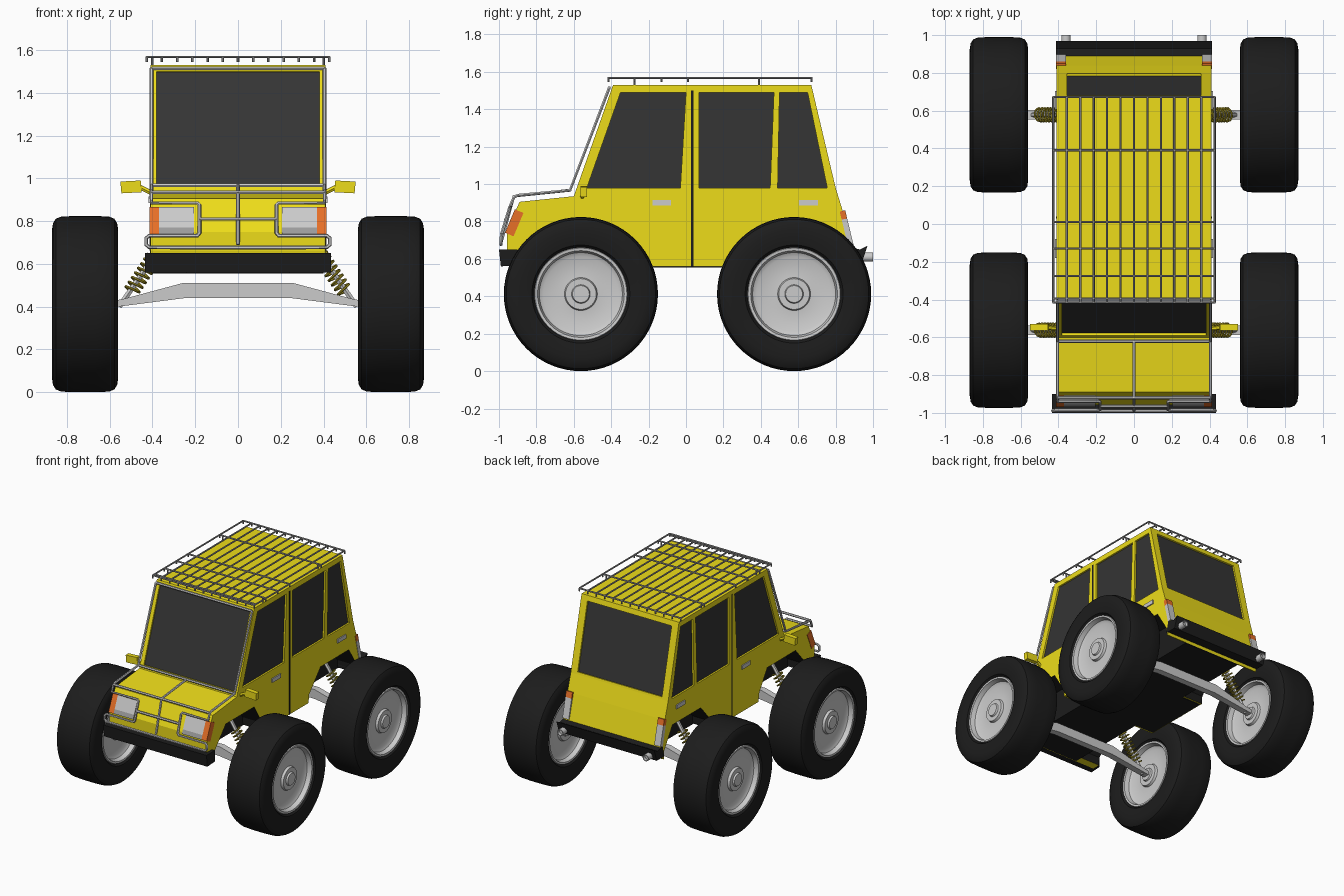
import bpy, bmesh, math
from mathutils import Vector

if "Cube" in bpy.data.objects:
    bpy.data.objects.remove(bpy.data.objects["Cube"])


def material(name, r, g, b):
    m = bpy.data.materials.new(name)
    m.diffuse_color = (r, g, b, 1)
    m.use_nodes = True
    m.node_tree.nodes["Principled BSDF"].inputs["Base Color"].default_value = m.diffuse_color
    return m


YELLOW = material("yellow_paint", 0.85, 0.72, 0.01)
BLACK = material("black_rubber", 0.012, 0.012, 0.012)
GLASS = material("dark_glass", 0.035, 0.035, 0.035)
ORANGE = material("orange_lens", 0.8, 0.16, 0.02)
OLIVE = material("spring_yellow", 0.45, 0.36, 0.02)
SILVER = material("silver", 0.55, 0.55, 0.55)
CHROME = material("tube_grey", 0.33, 0.33, 0.33)


def finish(name, bm, mat, smooth=False):
    bmesh.ops.recalc_face_normals(bm, faces=bm.faces)
    me = bpy.data.meshes.new(name)
    bm.to_mesh(me)
    bm.free()
    me.materials.append(mat)
    ob = bpy.data.objects.new(name, me)
    bpy.context.collection.objects.link(ob)
    if smooth:
        activate(ob)
        bpy.ops.object.shade_smooth_by_angle(angle=math.radians(35))
    return ob


def activate(ob):
    bpy.ops.object.select_all(action='DESELECT')
    ob.select_set(True)
    bpy.context.view_layer.objects.active = ob


def prism(name, pts, a, b, mat, axis='x'):
    """Extrude a side (y,z) or front (x,z) profile from a to b along the axis."""
    bm = bmesh.new()
    place = (lambda p, t: (t, p[0], p[1])) if axis == 'x' else (lambda p, t: (p[0], t, p[1]))
    lo = [bm.verts.new(place(p, a)) for p in pts]
    hi = [bm.verts.new(place(p, b)) for p in pts]
    bm.faces.new(lo)
    bm.faces.new(hi)
    n = len(pts)
    for i in range(n):
        bm.faces.new((lo[i], lo[(i + 1) % n], hi[(i + 1) % n], hi[i]))
    return finish(name, bm, mat)


def box(name, x0, x1, y0, y1, z0, z1, mat):
    return prism(name, [(y0, z0), (y1, z0), (y1, z1), (y0, z1)], x0, x1, mat)


def lathe(name, profile, centre, mat, axis=(1, 0, 0), steps=48):
    """Revolve (offset, radius) points around an x or y axis."""
    bm = bmesh.new()
    c, ax = Vector(centre), Vector(axis)
    vs = [bm.verts.new(c + ax * o + Vector((0, 0, r))) for o, r in profile]
    es = [bm.edges.new((vs[i], vs[i + 1])) for i in range(len(vs) - 1)]
    bmesh.ops.spin(bm, geom=vs + es, cent=c, axis=ax, angle=2 * math.pi, steps=steps)
    bmesh.ops.remove_doubles(bm, verts=bm.verts, dist=0.0002)
    return finish(name, bm, mat, True)


def tubes(name, paths, radius, mat):
    cu = bpy.data.curves.new(name, 'CURVE')
    cu.dimensions = '3D'
    cu.bevel_depth = radius
    cu.bevel_resolution = 1
    cu.use_fill_caps = True
    for path in paths:
        sp = cu.splines.new('POLY')
        sp.points.add(len(path) - 1)
        for q, p in zip(sp.points, path):
            q.co = (*p, 1)
    cu.materials.append(mat)
    ob = bpy.data.objects.new(name, cu)
    bpy.context.collection.objects.link(ob)
    activate(ob)
    bpy.ops.object.convert(target='MESH')
    bpy.ops.object.shade_smooth_by_angle(angle=math.radians(50))


def slab(p, q, t0, t1, d0, d1, side):
    """Thin quad profile lying along the sloped line p-q, between two inward depths."""
    p, q = Vector(p), Vector(q)
    d = q - p
    n = Vector((d.y, -d.x)).normalized() * side
    return [tuple(p + d * t + n * o) for t, o in ((t0, d0), (t1, d0), (t1, d1), (t0, d1))]


# Body shell
body = prism("body", [(-0.94, 0.56), (-0.958, 0.66), (-0.958, 0.75), (-0.89, 0.905), (-0.60, 0.935),
                      (-0.39, 1.53), (0.67, 1.53), (0.80, 0.98), (0.84, 0.85), (0.89, 0.66),
                      (0.86, 0.56)], -0.41, 0.41, YELLOW)
cutters = []

# Side windows
side_windows = {
    "front_window": [(-0.53, 0.98), (-0.03, 0.98), (0.0, 1.49), (-0.35, 1.49)],
    "rear_window": [(0.07, 0.98), (0.45, 0.98), (0.47, 1.49), (0.07, 1.49)],
    "quarter_window": [(0.49, 0.98), (0.755, 0.98), (0.65, 1.49), (0.50, 1.49)]}
WHEELS = (("front", -0.562), ("rear", 0.578))
for s, tag in ((1, "right"), (-1, "left")):
    for name, pts in side_windows.items():
        cutters.append(prism("cutter", pts, s * 0.395, s * 0.45, YELLOW))
        prism(f"{name}_{tag}", pts, s * 0.385, s * 0.397, GLASS)
    # Wheel arch recesses
    for _, c in WHEELS:
        arch = [(c - 0.32, 0.5), (c - 0.31, 0.62), (c - 0.17, 0.78),
                (c + 0.17, 0.78), (c + 0.27, 0.62), (c + 0.28, 0.5)]
        cutters.append(prism("cutter", arch, s * 0.24, s * 0.45, BLACK))

# Windscreen and tailgate window
for name, p, q, t0, t1, w, side in (
        ("windscreen", (-0.60, 0.935), (-0.39, 1.53), 0.05, 0.95, 0.38, 1),
        ("tailgate_window", (0.80, 0.98), (0.67, 1.53), 0.03, 0.93, 0.355, -1)):
    cutters.append(prism("cutter", slab(p, q, t0, t1, -0.05, 0.014, side), -w, w, YELLOW))
    prism(name, slab(p, q, t0, t1, 0.012, 0.025, side), -w, w, GLASS)

activate(body)
for c in cutters:
    m = body.modifiers.new("cut", 'BOOLEAN')
    m.operation, m.solver, m.object, m.material_mode = 'DIFFERENCE', 'EXACT', c, 'TRANSFER'
    bpy.ops.object.modifier_apply(modifier=m.name)
    bpy.data.objects.remove(c)

# Underbody and bumpers
box("underbody_spine", -0.242, 0.242, -0.93, 0.86, 0.555, 0.77, BLACK)
box("underbody_floor", -0.40, 0.40, -0.27, 0.25, 0.555, 0.575, BLACK)
prism("front_bumper", [(-0.99, 0.56), (-0.90, 0.565), (-0.90, 0.65), (-1.0, 0.65)], -0.435, 0.435, BLACK)
prism("rear_bumper", [(0.85, 0.58), (0.94, 0.58), (0.97, 0.67), (0.93, 0.65), (0.87, 0.665)],
      -0.412, 0.412, BLACK)

for s, tag in ((1, "right"), (-1, "left")):
    # Door seam and handles
    box(f"door_seam_{tag}", s * 0.40, s * 0.412, 0.028, 0.04, 0.56, 1.50, BLACK)
    for n, y in (("front", -0.18), ("rear", 0.605)):
        box(f"{n}_door_handle_{tag}", s * 0.40, s * 0.418, y, y + 0.1, 0.885, 0.915, SILVER)
    # Headlamps and indicators
    lamp_top, lamp_low = (-0.915, 0.865), (-0.968, 0.74)
    prism(f"headlamp_{tag}", slab(lamp_low, lamp_top, 0.24, 1, 0, 0.05, 1), s * 0.205, s * 0.37, SILVER)
    prism(f"headlamp_trim_{tag}", slab(lamp_low, lamp_top, 0, 0.24, 0, 0.05, 1), s * 0.205, s * 0.37, CHROME)
    prism(f"indicator_{tag}", slab(lamp_low, lamp_top, 0, 1, 0, 0.05, 1), s * 0.37, s * 0.413, ORANGE)
    # Tail lamps and exhaust tips
    tail = ((0.897, 0.67), (0.851, 0.86))
    prism(f"tail_lamp_{tag}", slab(*tail, 0, 0.77, 0, 0.03, -1), s * 0.36, s * 0.413, SILVER)
    prism(f"tail_lamp_top_{tag}", slab(*tail, 0.77, 1, 0, 0.03, -1), s * 0.36, s * 0.413, ORANGE)
    lathe(f"exhaust_tip_{tag}", [(-0.08, 0), (-0.08, 0.025), (0, 0.025), (0, 0.019), (-0.02, 0.018), (-0.02, 0)],
          (s * 0.36, 1.0, 0.61), SILVER, (0, 1, 0), 20)
    # Wing mirrors
    prism(f"mirror_{tag}", [(s * 0.45, 0.935), (s * 0.545, 0.93), (s * 0.55, 0.985), (s * 0.455, 0.99)],
          -0.565, -0.53, YELLOW, 'y')
    tubes(f"mirror_stalk_{tag}", [[(s * 0.40, -0.555, 0.93), (s * 0.46, -0.548, 0.96)]], 0.012, YELLOW)

    for n, c in WHEELS:
        # Tyre and rim
        centre = (s * 0.715, c, 0.412)
        half = [(.125, .245), (.147, .262), (.154, .30), (.155, .345), (.150, .378), (.137, .399), (.112, .409)]
        tyre = half + [(0.05, 0.412), (-0.05, 0.412)] + [(-o, r) for o, r in reversed(half)]
        lathe(f"{n}_tyre_{tag}", tyre, centre, BLACK, steps=64)
        half = [(.13, 0), (.13, .045), (.118, .05), (.118, .082), (.10, .088), (.092, .20),
                (.105, .222), (.138, .232), (.140, .246), (.12, .252)]
        lathe(f"{n}_rim_{tag}", half + [(-o, r) for o, r in reversed(half)], centre, SILVER)
        # Coil spring around a damper rod
        a, b = Vector((s * 0.50, c, 0.47)), Vector((s * 0.37, c, 0.665))
        d = (b - a).normalized()
        u, v = Vector((0, 1, 0)), d.cross(Vector((0, 1, 0)))
        turns, per = 9, 10
        coil = [a.lerp(b, i / (turns * per)) + 0.036 * (u * math.cos(2 * math.pi * i / per)
                + v * math.sin(2 * math.pi * i / per)) for i in range(turns * per + 1)]
        tubes(f"{n}_spring_{tag}", [coil], 0.0055, OLIVE)
        tubes(f"{n}_damper_{tag}", [[(s * 0.555, c, 0.40), (s * 0.30, c, 0.77)]], 0.014, SILVER)

# Axles
for n, c in WHEELS:
    prism(f"{n}_axle", [(-0.60, 0.395), (-0.25, 0.44), (0.25, 0.44), (0.60, 0.395), (0.60, 0.425),
                        (0.54, 0.435), (0.26, 0.51), (-0.26, 0.51), (-0.54, 0.435), (-0.60, 0.425)],
          c - 0.025, c + 0.025, SILVER, 'y')

# Roof rack: rim, long bars, crossbars and short feet
X, Y0, Y1, Z = 0.427, -0.415, 0.672, 1.567
xs = [-X + 2 * X * i / 12 for i in range(13)]
ys = [Y0, -0.395, -0.275, -0.13, 0.01, 0.39, Y1]
rack = [[(x, Y0, Z), (x, Y1, Z)] for x in xs] + [[(-X, y, Z), (X, y, Z)] for y in ys]
rack += [[(x, y, Z), (x, y, 1.545)] for x in xs for y in (Y0, Y1)]
rack += [[(x, y, Z), (x, y, 1.545)] for x in (-X, X) for y in ys[2:-1]]
rack += [[(x, y, Z), (x, y, 1.52)] for x in (-0.40, 0.40) for y in (-0.275, 0.39)]
tubes("roof_rack", rack, 0.006, CHROME)

# Tubular front guard over the windscreen edge, bonnet and lamps
G = 0.405
guard = [[(-G, -0.41, 1.515), (G, -0.41, 1.515)], [(-G, -0.62, 0.967), (G, -0.62, 0.967)],
         [(-G, -0.92, 0.935), (G, -0.92, 0.935)], [(-0.18, -0.965, 0.81), (0.18, -0.965, 0.81)],
         [(0, -0.62, 0.967), (0, -0.92, 0.935), (0, -0.988, 0.69)]]
for s in (1, -1):
    guard.append([(s * G, -0.41, 1.515), (s * G, -0.62, 0.967), (s * G, -0.90, 0.94), (s * G, -0.92, 0.93),
                  (s * G, -0.938, 0.885), (s * 0.19, -0.938, 0.885), (s * 0.18, -0.942, 0.875),
                  (s * 0.18, -0.982, 0.745), (s * 0.19, -0.986, 0.732), (s * 0.415, -0.986, 0.732),
                  (s * 0.43, -0.988, 0.72), (s * 0.43, -0.99, 0.69), (s * 0.415, -0.99, 0.677),
                  (0, -0.99, 0.677)])
tubes("front_guard", guard, 0.009, SILVER)
